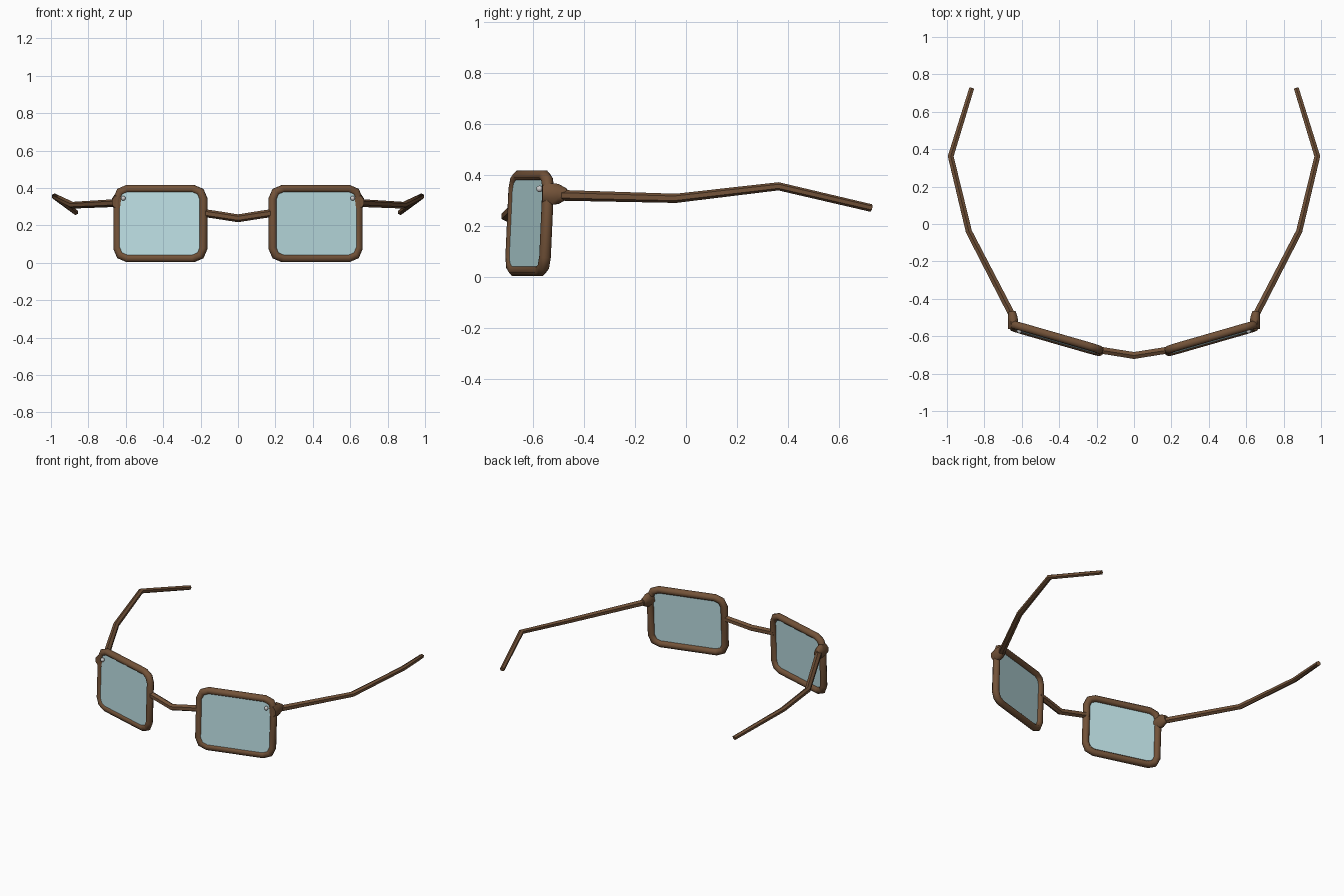
import bpy, bmesh, math
from mathutils import Vector

if "Cube" in bpy.data.objects:
    bpy.data.objects.remove(bpy.data.objects["Cube"])


def material(name, color):
    m = bpy.data.materials.new(name)
    m.diffuse_color = color
    m.use_nodes = True
    m.node_tree.nodes["Principled BSDF"].inputs["Base Color"].default_value = m.diffuse_color
    return m


WOOD = material("brown_shell", (0.17, 0.085, 0.04, 1))
GLASS = material("tinted_glass", (0.50, 0.73, 0.76, 1))
METAL = material("pale_metal", (0.55, 0.55, 0.55, 1))


def finish(bm, name, mat, angle=40):
    bmesh.ops.recalc_face_normals(bm, faces=bm.faces)
    me = bpy.data.meshes.new(name)
    bm.to_mesh(me)
    bm.free()
    ob = bpy.data.objects.new(name, me)
    bpy.context.collection.objects.link(ob)
    me.materials.append(mat)
    bpy.ops.object.select_all(action='DESELECT')
    bpy.context.view_layer.objects.active = ob
    ob.select_set(True)
    bpy.ops.object.shade_smooth_by_angle(angle=math.radians(angle))
    return ob


def sweep(name, pts, radii, hint, closed=False, sides=8):
    """Tube along pts; radii are (sideways, along hint) pairs, mitred at bends."""
    bm = bmesh.new()
    pts = [Vector(p) for p in pts]
    n, rings = len(pts), []
    for i, p in enumerate(pts):
        a = pts[i - 1] if closed or i else p
        b = pts[(i + 1) % n] if closed or i < n - 1 else p
        d1, d2 = (p - a).normalized(), (b - p).normalized()
        t = (d1 + d2).normalized()
        mitre = 1 / max(0.6, t.dot(d2 if d2.length else d1))
        s = t.cross(hint).normalized()
        u = s.cross(t).normalized()
        rs, ru = radii[i % len(radii)]
        ring = []
        for k in range(sides):
            w = 2 * math.pi * (k + 0.5) / sides
            ring.append(bm.verts.new(p + s * math.cos(w) * rs * mitre
                                     + u * math.sin(w) * ru))
        rings.append(ring)
    for i in range(n if closed else n - 1):
        r, q = rings[i], rings[(i + 1) % n]
        for k in range(sides):
            j = (k + 1) % sides
            bm.faces.new((r[k], r[j], q[j], q[k]))
    if not closed:
        bm.faces.new(rings[0])
        bm.faces.new(rings[-1])
    return finish(bm, name, WOOD, 50)


def outline(w, h, c):
    """Rectangle with corners cut in two facets."""
    pts = []
    for q in range(4):
        sx, sz = ((1, 1), (-1, 1), (-1, -1), (1, -1))[q]
        corner = [(w, h - c), (w - 0.3 * c, h - 0.3 * c), (w - c, h)]
        if q % 2:
            corner.reverse()
        pts += [(sx * x, sz * z) for x, z in corner]
    return pts


Z = Vector((0, 0, 1))
for sx, side in ((1, "right"), (-1, "left")):
    # Lens plane: wrapped outward and leaning slightly
    def place(u, v, w=0.0):
        return Vector((sx * (0.415 + u - 0.29 * w),
                       -0.612 + 0.288 * u + 0.045 * v + w, 0.21 + v))
    normal = Vector((-0.277 * sx, 0.96, -0.043)).normalized()

    # Rim
    sweep(side + "_rim", [place(u, v) for u, v in outline(0.23, 0.186, 0.055)],
          [(0.022, 0.023)], normal, closed=True)

    # Lens
    bm = bmesh.new()
    shape = outline(0.222, 0.178, 0.05)
    front = [bm.verts.new(place(u, v, -0.012)) for u, v in shape]
    back = [bm.verts.new(place(u, v, 0.0)) for u, v in shape]
    bm.faces.new(front)
    bm.faces.new(back)
    for i in range(len(shape)):
        j = (i + 1) % len(shape)
        bm.faces.new((front[i], front[j], back[j], back[i]))
    finish(bm, side + "_lens", GLASS, 30)

    # Rivet
    bm = bmesh.new()
    bmesh.ops.create_uvsphere(bm, u_segments=10, v_segments=6, radius=0.013)
    bmesh.ops.translate(bm, verts=bm.verts, vec=(sx * 0.613, -0.573, 0.345))
    finish(bm, side + "_rivet", METAL, 60)

    # Hinge block
    sweep(side + "_hinge",
          [(sx * x, y, 0.325) for x, y in
           ((0.645, -0.56), (0.647, -0.53), (0.648, -0.50), (0.652, -0.466))],
          [(0.030, 0.036), (0.030, 0.045), (0.028, 0.043), (0.020, 0.022)], Z)

    # Temple arm
    sweep(side + "_temple",
          [(sx * 0.645, -0.50, 0.32), (sx * 0.883, -0.04, 0.308),
           (sx * 0.98, 0.362, 0.355), (sx * 0.868, 0.725, 0.27)],
          [(0.021, 0.021), (0.019, 0.018), (0.017, 0.016), (0.015, 0.015)], Z, sides=6)

# Bridge
sweep("bridge", [(-0.195, -0.672, 0.268), (-0.10, -0.687, 0.254), (0, -0.703, 0.238),
                 (0.10, -0.687, 0.254), (0.195, -0.672, 0.268)],
      [(0.021, 0.021)], Z, sides=6)
